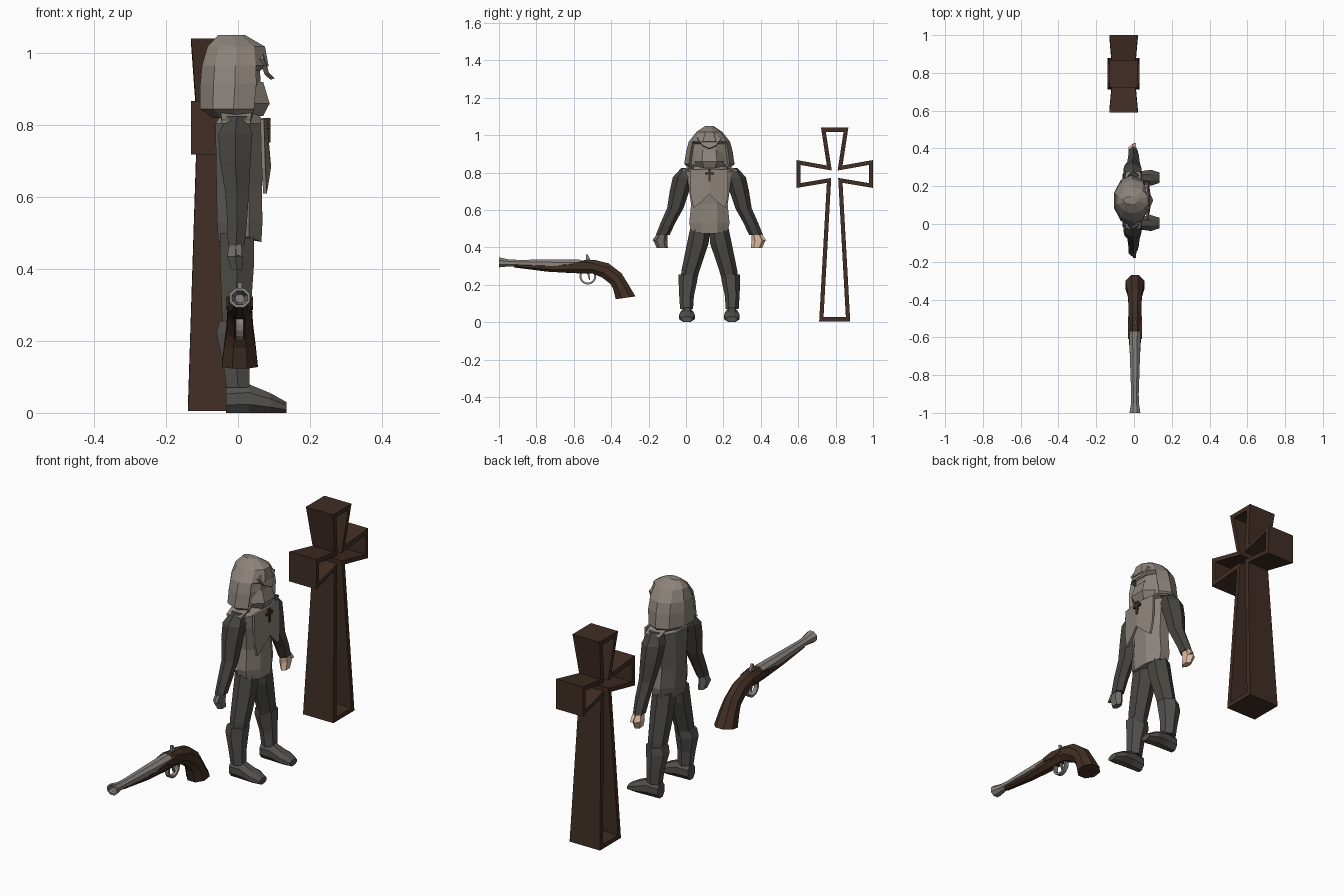
import bpy, bmesh, math
from mathutils import Vector as V

cube = bpy.data.objects.get("Cube")
if cube:
    bpy.data.objects.remove(cube)

CY = 0.125   # centre line of the figure, which faces +x


def material(name, *rgb):
    m = bpy.data.materials.new(name)
    m.use_nodes = True
    m.diffuse_color = (*rgb, 1)
    m.node_tree.nodes["Principled BSDF"].inputs["Base Color"].default_value = (*rgb, 1)
    return m


CLOTH = material("light cloth", 0.26, 0.225, 0.195)
BACK = material("mid grey cloth", 0.14, 0.13, 0.115)
SLEEVE = material("dark sleeve cloth", 0.062, 0.058, 0.052)
TROUSER = material("dark trouser cloth", 0.065, 0.063, 0.054)
BOOT = material("boot grey", 0.085, 0.081, 0.073)
SKIN = material("skin", 0.75, 0.5, 0.37)
GLOVE = material("grey glove", 0.16, 0.15, 0.135)
WOOD = material("dark wood", 0.052, 0.027, 0.018)
STOCK = material("stock wood", 0.055, 0.029, 0.018)
METAL = material("grey metal", 0.25, 0.23, 0.215)


def finish(bm, name, *mats):
    bmesh.ops.recalc_face_normals(bm, faces=bm.faces)
    me = bpy.data.meshes.new(name)
    bm.to_mesh(me)
    bm.free()
    for m in mats:
        me.materials.append(m)
    ob = bpy.data.objects.new(name, me)
    bpy.context.collection.objects.link(ob)
    return ob


def section(c, u, v, n=8):
    """Flat-sided ring around c spanning the half vectors u and v."""
    k = 1 / math.cos(math.pi / n)
    ang = [2 * math.pi * (i + 0.5) / n for i in range(n)]
    return [V(c) + k * (V(u) * math.cos(a) + V(v) * math.sin(a)) for a in ang]


def level(x0, x1, y, ry, z, n=8):
    """Horizontal ring from x0 to x1 with half width ry."""
    return section(((x0 + x1) / 2, y, z), ((x1 - x0) / 2, 0, 0), (0, ry, 0), n)


def skin(rings, caps=True):
    bm = bmesh.new()
    rows = [[bm.verts.new(p) for p in r] for r in rings]
    n = len(rows[0])
    for a, b in zip(rows, rows[1:]):
        for i in range(n):
            bm.faces.new((a[i], a[(i + 1) % n], b[(i + 1) % n], b[i]))
    if caps:
        bm.faces.new(rows[0])
        bm.faces.new(rows[-1])
    return bm


def loft(name, rings, *mats):
    return finish(skin(rings), name, *mats)


def plate(name, pts, offset, mat):
    """Extrude a polygon along an offset vector."""
    return loft(name, [pts, [V(p) + V(offset) for p in pts]], mat)


# Hollow standing cross: a flared outline with an even wall
def cross_frame():
    cy, cx, mid, wall = 0.795, -0.055, 0.793, 0.022
    half = [(0.083, 0.005), (0.042, 0.745), (0.205, 0.718),
            (0.205, 0.867), (0.042, 0.838), (0.073, 1.04)]
    flare = [0.084, 0.06, 0.075, 0.075, 0.06, 0.075]
    outer = [V(p) for p in half] + [V((-y, z)) for y, z in reversed(half)]
    depth = flare + flare[::-1]
    n, inner = len(outer), []
    for i, p in enumerate(outer):
        d0 = (p - outer[i - 1]).normalized()
        d1 = (outer[(i + 1) % n] - p).normalized()
        n0, n1 = V((-d0.y, d0.x)), V((-d1.y, d1.x))
        inner.append(p + (n0 + n1) * wall / (1 + n0.dot(n1)))
    loops = []
    for pts, s in ((outer, 1), (inner, 1), (inner, -1), (outer, -1), (outer, 1)):
        loops.append([V((cx + s * d, cy + p.x, p.y)) for p, d in zip(pts, depth)])
    bm = skin(loops, caps=False)
    bmesh.ops.remove_doubles(bm, verts=bm.verts, dist=0.0001)
    finish(bm, "standing_cross", WOOD)


cross_frame()

# Hood: lofted shell with a recessed opening at the front
hood = [level(-0.07, 0.065, CY, 0.1, 0.82, 10), level(-0.105, 0.08, CY, 0.128, 0.845, 10),
        level(-0.105, 0.088, CY, 0.118, 0.915, 10), level(-0.1, 0.085, CY, 0.105, 0.965, 10),
        level(-0.085, 0.075, CY, 0.065, 1.018, 10), level(-0.055, 0.02, CY, 0.02, 1.05, 10)]
bm = skin(hood)
bm.normal_update()
front = [f for f in bm.faces if f.normal.x > 0.65 and 0.83 < f.calc_center_median().z < 0.96]
bmesh.ops.inset_region(bm, faces=front, thickness=0.014, depth=0)
bmesh.ops.translate(bm, verts=list({v for f in front for v in f.verts}), vec=(-0.025, 0, 0))
finish(bm, "hood", CLOTH)

# Pointed brim drooping over the face, and the face cover below it
plate("hood_brim", [(0.072, CY - 0.065, 0.985), (0.086, CY - 0.035, 0.945),
                    (0.102, CY, 0.93), (0.086, CY + 0.035, 0.945),
                    (0.072, CY + 0.065, 0.985), (0.066, CY, 1.02)], (-0.012, 0, -0.004), CLOTH)
loft("face_cover", [level(0, 0.07, CY, 0.05, 0.825, 6), level(0, 0.088, CY, 0.07, 0.86, 6),
                    level(0, 0.07, CY, 0.06, 0.92, 6)], CLOTH)

# Tunic with a pointed hem and a darker back
hem = level(-0.055, 0.065, CY, 0.098, 0.47)
for p in hem:
    p.z -= 0.25 * max(0, 0.1 - abs(p.y - CY)) - 0.02
tunic = loft("tunic", [hem, level(-0.058, 0.068, CY, 0.108, 0.53),
                       level(-0.06, 0.066, CY, 0.098, 0.63), level(-0.062, 0.078, CY, 0.115, 0.75),
                       level(-0.062, 0.075, CY, 0.12, 0.805), level(-0.04, 0.05, CY, 0.07, 0.84)],
             CLOTH, BACK)
for f in tunic.data.polygons:
    if f.normal.x < -0.8 and f.center.z < 0.81:
        f.material_index = 1

# Short overlapping jacket front with a notched lower edge
for s in (-1, 1):
    pts = [(0.07, 0, 0.82), (0.062, 0.1, 0.815), (0.066, 0.1, 0.68),
           (0.07, 0.085, 0.61), (0.076, 0.04, 0.645), (0.082, 0, 0.685)]
    plate("jacket_front", [(x, CY + s * y, z) for x, y, z in pts], (0.01, 0, 0), CLOTH)

# Small pendant cross
for name, dy, dz, z in (("pendant_upright", 0.006, 0.034, 0.785),
                        ("pendant_arm", 0.024, 0.006, 0.795)):
    loft(name, [section((x, CY, z), (0, dy, 0), (0, 0, dz), 4) for x in (0.081, 0.09)], WOOD)

for s in (-1, 1):
    side = "left" if s > 0 else "right"

    def at(x0, x1, off, ry, z, n=6):
        return level(x0, x1, CY + s * off, ry, z, n)

    # Sleeve and shoulder cap
    loft(side + "_sleeve", [at(-0.03, 0.025, 0.115, 0.03, 0.825), at(-0.055, 0.04, 0.14, 0.048, 0.775),
                            at(-0.05, 0.035, 0.16, 0.045, 0.7), at(-0.035, 0.03, 0.182, 0.038, 0.61),
                            at(-0.03, 0.025, 0.222, 0.034, 0.53), at(-0.028, 0.018, 0.25, 0.032, 0.465)],
         SLEEVE)
    plate(side + "_shoulder_flap", [(-0.05, CY + s * 0.08, 0.835), (0.04, CY + s * 0.08, 0.835),
                                    (0.035, CY + s * 0.15, 0.805), (-0.045, CY + s * 0.15, 0.805)],
          (0, 0, 0.009), CLOTH)

    # Hand and thumb
    hand = SKIN if s > 0 else GLOVE
    loft(side + "_hand", [at(-0.024, 0.014, 0.252, 0.024, 0.47), at(-0.03, 0.014, 0.262, 0.032, 0.435),
                          at(-0.018, 0.012, 0.252, 0.026, 0.398)], hand)
    loft(side + "_thumb", [at(-0.008, 0.01, 0.272, 0.01, 0.47, 4), at(-0.004, 0.01, 0.297, 0.008, 0.437, 4)],
         hand)

    # Trouser leg, boot shaft and foot
    loft(side + "_trouser_leg", [at(-0.05, 0.045, 0.05, 0.046, 0.5), at(-0.05, 0.045, 0.062, 0.05, 0.42),
                                 at(-0.045, 0.035, 0.1, 0.042, 0.28), at(-0.04, 0.03, 0.11, 0.038, 0.23)],
         TROUSER)
    loft(side + "_boot_shaft", [at(-0.052, 0.038, 0.112, 0.045, 0.255), at(-0.06, 0.035, 0.115, 0.043, 0.22),
                                at(-0.042, 0.032, 0.122, 0.034, 0.14), at(-0.032, 0.032, 0.122, 0.03, 0.07)],
         BOOT)
    steps = ((-0.034, 0.028, 0.075), (0.03, 0.034, 0.08), (0.09, 0.042, 0.055), (0.135, 0.028, 0.03))
    loft(side + "_foot", [section((x, CY + s * 0.12, h / 2), (0, w, 0), (0, 0, h / 2), 8)
                          for x, w, h in steps], BOOT)

# Pistol stock: rings from fore-end through the grip, given by lower and upper edge
GX = 0.005
edges = ((-0.92, 0.293, -0.92, 0.312, 0.016), (-0.74, 0.27, -0.74, 0.315, 0.024),
         (-0.6, 0.262, -0.58, 0.33, 0.033), (-0.5, 0.26, -0.49, 0.333, 0.034),
         (-0.45, 0.24, -0.415, 0.315, 0.034), (-0.405, 0.205, -0.345, 0.262, 0.037),
         (-0.39, 0.18, -0.31, 0.205, 0.043), (-0.375, 0.123, -0.27, 0.138, 0.05))
rings = []
for y0, z0, y1, z1, w in edges:
    a, b = V((GX, y0, z0)), V((GX, y1, z1))
    rings.append(section((a + b) / 2, (w, 0, 0), (b - a) / 2, 8))
loft("pistol_stock", rings, STOCK)

# Barrel with a flared, hollow muzzle
tube = ((-0.57, 0.03, 0.308), (-0.7, 0.027, 0.31), (-0.9, 0.02, 0.315), (-0.95, 0.021, 0.317),
        (-1, 0.029, 0.32), (-1, 0.021, 0.32), (-0.94, 0.012, 0.318))
loft("pistol_barrel", [section((GX, y, z), (r, 0, 0), (0, 0, r * 0.92), 8) for y, r, z in tube], METAL)

# Hammer, trigger and guard
loft("pistol_hammer", [section((GX, y, z), (0.006, 0, 0), (0, r, 0), 4)
                       for y, z, r in ((-0.52, 0.325, 0.014), (-0.53, 0.362, 0.004))], METAL)
loft("lock_plate", [section((x, -0.55, 0.305), (0, 0.06, 0), (0, 0, 0.016), 6)
                    for x in (GX - 0.037, GX + 0.037)], STOCK)
loft("pistol_trigger", [section((GX, y, z), (0.005, 0, 0), (0, r, 0), 4)
                        for y, z, r in ((-0.525, 0.27, 0.007), (-0.515, 0.225, 0.003))], METAL)
ring = []
for i in range(17):
    a = 2 * math.pi * i / 16
    d = V((0, math.cos(a), math.sin(a)))
    ring.append(section(V((GX, -0.525, 0.246)) + d * 0.04, (0.01, 0, 0), d * 0.005, 4))
bm = skin(ring, caps=False)
bmesh.ops.remove_doubles(bm, verts=bm.verts, dist=0.0001)
finish(bm, "trigger_guard", METAL)
